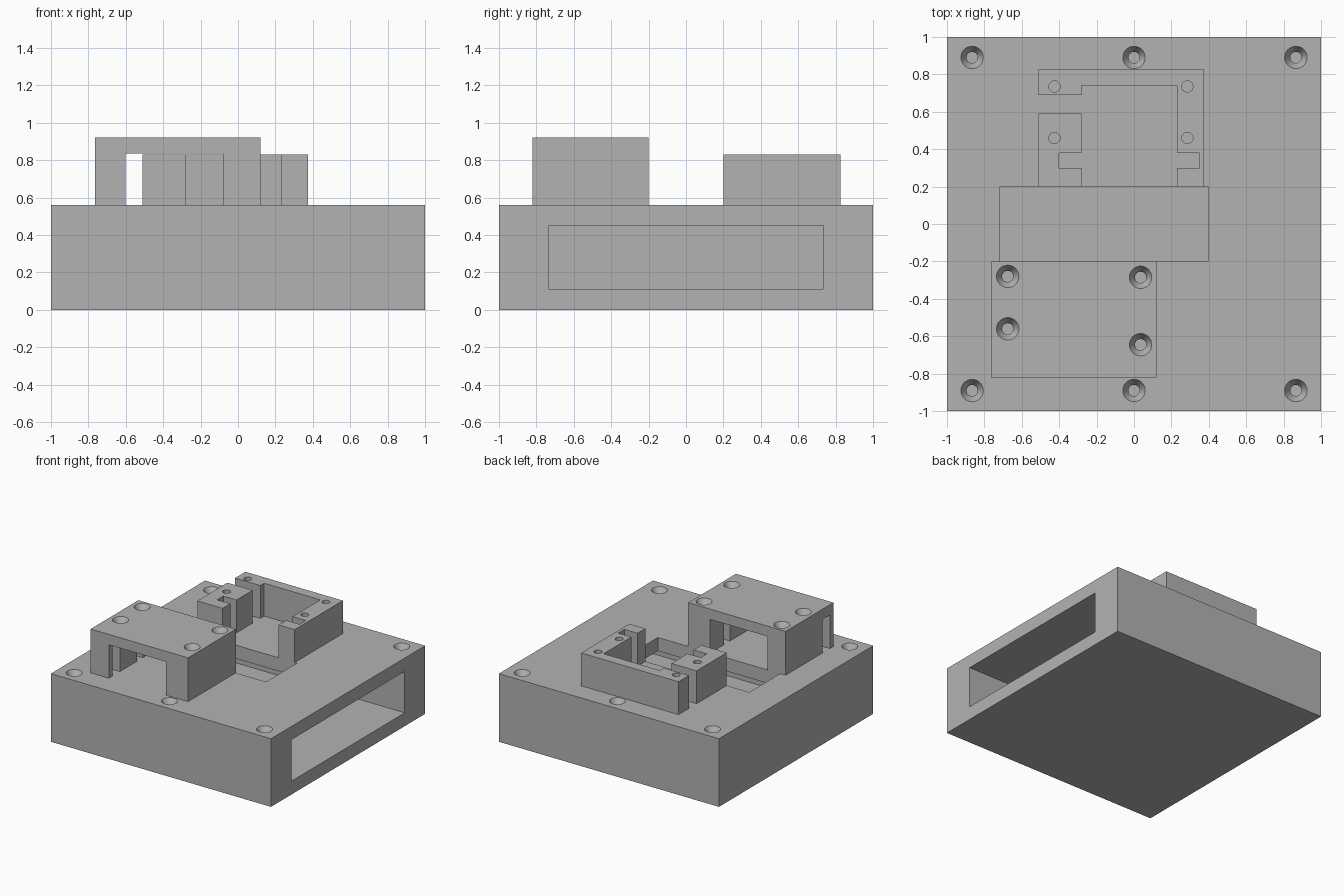
import bpy, bmesh, math

cube = bpy.data.objects.get("Cube")
if cube:
    bpy.data.objects.remove(cube, do_unlink=True)

grey = bpy.data.materials.new("plain grey")
grey.use_nodes = True
COLOUR = (0.45, 0.45, 0.45, 1)
grey.diffuse_color = COLOUR
grey.node_tree.nodes["Principled BSDF"].inputs["Base Color"].default_value = COLOUR

LID_BOTTOM, LID_TOP = 0.45, 0.56
MOUNT_TOP, BRIDGE_INNER, BRIDGE_TOP = 0.83, 0.835, 0.92
HEAD_R, SHANK_R, HEAD_DEPTH = 0.06, 0.03, 0.05


def make_object(name, bm):
    bmesh.ops.recalc_face_normals(bm, faces=bm.faces)
    mesh = bpy.data.meshes.new(name)
    bm.to_mesh(mesh)
    bm.free()
    mesh.materials.append(grey)
    obj = bpy.data.objects.new(name, mesh)
    bpy.context.collection.objects.link(obj)
    return obj


def prism(name, outline, z0, z1):
    """Extrude a plan outline between two heights."""
    bm = bmesh.new()
    face = bm.faces.new([bm.verts.new((x, y, z0)) for x, y in outline])
    top = bmesh.ops.extrude_face_region(bm, geom=[face])["geom"]
    bmesh.ops.translate(bm, vec=(0, 0, z1 - z0),
                        verts=[v for v in top if isinstance(v, bmesh.types.BMVert)])
    return make_object(name, bm)


def box(name, x0, x1, y0, y1, z0, z1):
    return prism(name, [(x0, y0), (x1, y0), (x1, y1), (x0, y1)], z0, z1)


def drill(x, y, top, depth, countersunk):
    """Turned screw-hole cutter, optionally with a conical head."""
    rings = [(SHANK_R, top - depth)]
    if countersunk:
        rings += [(SHANK_R, top - HEAD_DEPTH), (HEAD_R, top), (HEAD_R, top + 0.05)]
    else:
        rings += [(SHANK_R, top + 0.05)]
    n = 32
    bm = bmesh.new()
    loops = [[bm.verts.new((x + r * math.cos(math.tau * i / n),
                            y + r * math.sin(math.tau * i / n), z))
              for i in range(n)] for r, z in rings]
    bm.faces.new(loops[0])
    bm.faces.new(loops[-1])
    for a, b in zip(loops, loops[1:]):
        for i in range(n):
            j = (i + 1) % n
            bm.faces.new((a[i], a[j], b[j], b[i]))
    return make_object("screw_cutter", bm)


def cut(obj, cutters):
    for cutter in cutters:
        cutter.hide_render = True
        mod = obj.modifiers.new("cut", "BOOLEAN")
        mod.operation, mod.solver, mod.object = "DIFFERENCE", "EXACT", cutter
    bpy.ops.object.select_all(action="DESELECT")
    obj.select_set(True)
    bpy.context.view_layer.objects.active = obj
    for mod in list(obj.modifiers):
        bpy.ops.object.modifier_apply(modifier=mod.name)
    for cutter in cutters:
        bpy.data.objects.remove(cutter, do_unlink=True)
    bpy.ops.object.shade_smooth_by_angle(angle=math.radians(30))


# Tray: open-topped, with one side open
lid_screws = [(x, y) for x in (-0.865, 0, 0.865) for y in (-0.89, 0.89)]
tray = box("tray", -1, 1, -1, 1, 0, LID_BOTTOM)
cut(tray, [box("cavity", -0.74, 1.1, -0.735, 0.735, 0.11, 0.6)]
    + [drill(x, y, LID_BOTTOM, 0.2, False) for x, y in lid_screws])

# Lid: plate with a cable window and countersunk screw holes
lid = box("lid", -1, 1, -1, 1, LID_BOTTOM, LID_TOP)
cut(lid, [box("window", -0.715, 0.395, -0.2, 0.2, 0.3, 0.7)]
    + [drill(x, y, LID_TOP, 0.2, True) for x, y in lid_screws])

# Rear mount: a slotted side block and a wrap-around wall
side_block = prism("rear_mount_block", [
    (-0.51, 0.2), (-0.28, 0.2), (-0.28, 0.3), (-0.4, 0.3),
    (-0.4, 0.38), (-0.28, 0.38), (-0.28, 0.59), (-0.51, 0.59)], LID_TOP, MOUNT_TOP)
cut(side_block, [drill(-0.425, 0.46, MOUNT_TOP, 0.25, False)])

wall = prism("rear_mount_wall", [
    (-0.51, 0.69), (-0.28, 0.69), (-0.28, 0.74), (0.23, 0.74),
    (0.23, 0.38), (0.35, 0.38), (0.35, 0.3), (0.23, 0.3),
    (0.23, 0.2), (0.375, 0.2), (0.375, 0.825), (-0.51, 0.825)], LID_TOP, MOUNT_TOP)
cut(wall, [drill(x, y, MOUNT_TOP, 0.25, False)
           for x, y in ((-0.425, 0.735), (0.285, 0.735), (0.285, 0.46))])

# Front bridge: roofed mount with a tunnel, flange slots and a cable gap
bridge = box("front_bridge", -0.765, 0.12, -0.82, -0.2, LID_TOP, BRIDGE_TOP)
cut(bridge, [
    box("tunnel", -0.6, -0.08, -0.9, -0.1, 0.5, BRIDGE_INNER),
    box("flange_slot", -0.72, 0.04, -0.456, -0.38, 0.5, BRIDGE_INNER),
    box("cable_gap", -0.85, -0.5, -0.775, -0.676, 0.5, BRIDGE_INNER)]
    + [drill(x, y, BRIDGE_TOP, 0.3, True)
       for x, y in ((-0.675, -0.28), (-0.675, -0.56), (0.035, -0.285), (0.035, -0.645))])
